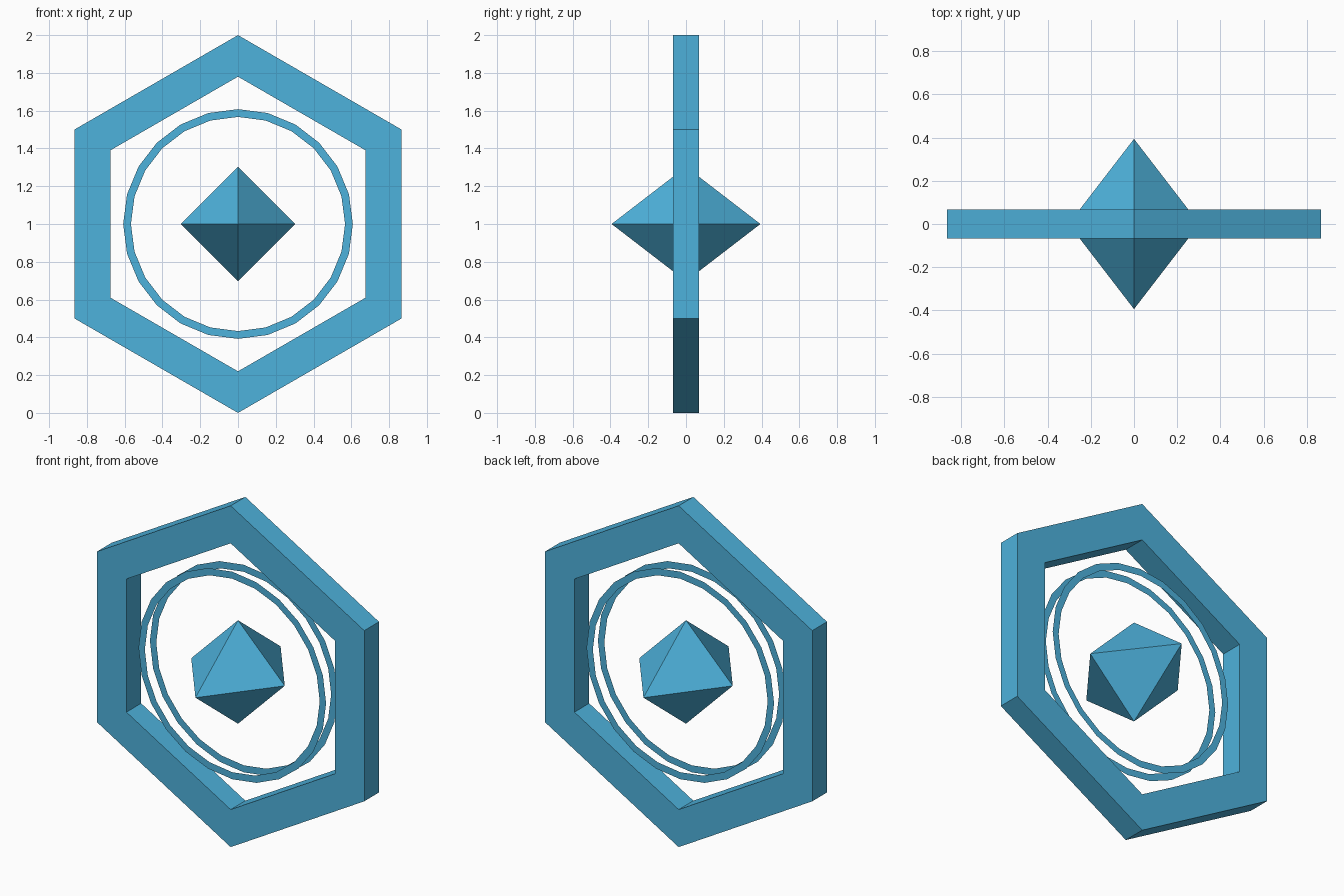
import bpy, bmesh, math

if "Cube" in bpy.data.objects:
    bpy.data.objects.remove(bpy.data.objects["Cube"])

# One flat blue for everything
blue = bpy.data.materials.new("sky blue")
blue.diffuse_color = (0.076, 0.445, 0.716, 1)
blue.use_nodes = True
blue.node_tree.nodes["Principled BSDF"].inputs["Base Color"].default_value = blue.diffuse_color


def add_object(name, bm):
    mesh = bpy.data.meshes.new(name)
    bm.to_mesh(mesh)
    bm.free()
    mesh.materials.append(blue)
    obj = bpy.data.objects.new(name, mesh)
    bpy.context.collection.objects.link(obj)
    obj.location.z = 1.0
    return obj


def annulus(name, sides, outer, inner, y, thickness=0.0, facing=-1):
    """Upright flat ring in the XZ plane, optionally extruded along +y."""
    bm = bmesh.new()
    loops = []
    for r in (outer, inner):
        loops.append([bm.verts.new((r * math.sin(2 * math.pi * i / sides), y,
                                    r * math.cos(2 * math.pi * i / sides)))
                      for i in range(sides)])
    o, n = loops
    for i in range(sides):
        j = (i + 1) % sides
        bm.faces.new((o[i], o[j], n[j], n[i]))
    if thickness:
        ext = bmesh.ops.extrude_face_region(bm, geom=bm.faces[:], use_keep_orig=True)
        moved = [g for g in ext["geom"] if isinstance(g, bmesh.types.BMVert)]
        bmesh.ops.translate(bm, verts=moved, vec=(0, thickness, 0))
        bmesh.ops.recalc_face_normals(bm, faces=bm.faces[:])
    else:
        bm.normal_update()
        for f in bm.faces:
            if f.normal.y * facing < 0:
                f.normal_flip()
    return add_object(name, bm)


# Hexagonal frame, point up
annulus("hexagon_frame", 6, 1.0, 0.78, -0.068, thickness=0.136)

# Thin flat rings near the front and back of the frame
for side, label in ((-1, "front"), (1, "back")):
    annulus(label + "_ring", 24, 0.608, 0.567, side * 0.053, facing=side)

# Floating octahedral crystal, longest front to back
bm = bmesh.new()
bmesh.ops.create_cube(bm, size=1)
bm.clear()
axes = [(0.303, 0, 0), (0, 0.394, 0), (0, 0, 0.303)]
for a in axes:
    for s in (1, -1):
        bm.verts.new([s * c for c in a])
bmesh.ops.convex_hull(bm, input=bm.verts[:])
bmesh.ops.recalc_face_normals(bm, faces=bm.faces[:])
add_object("crystal", bm)
